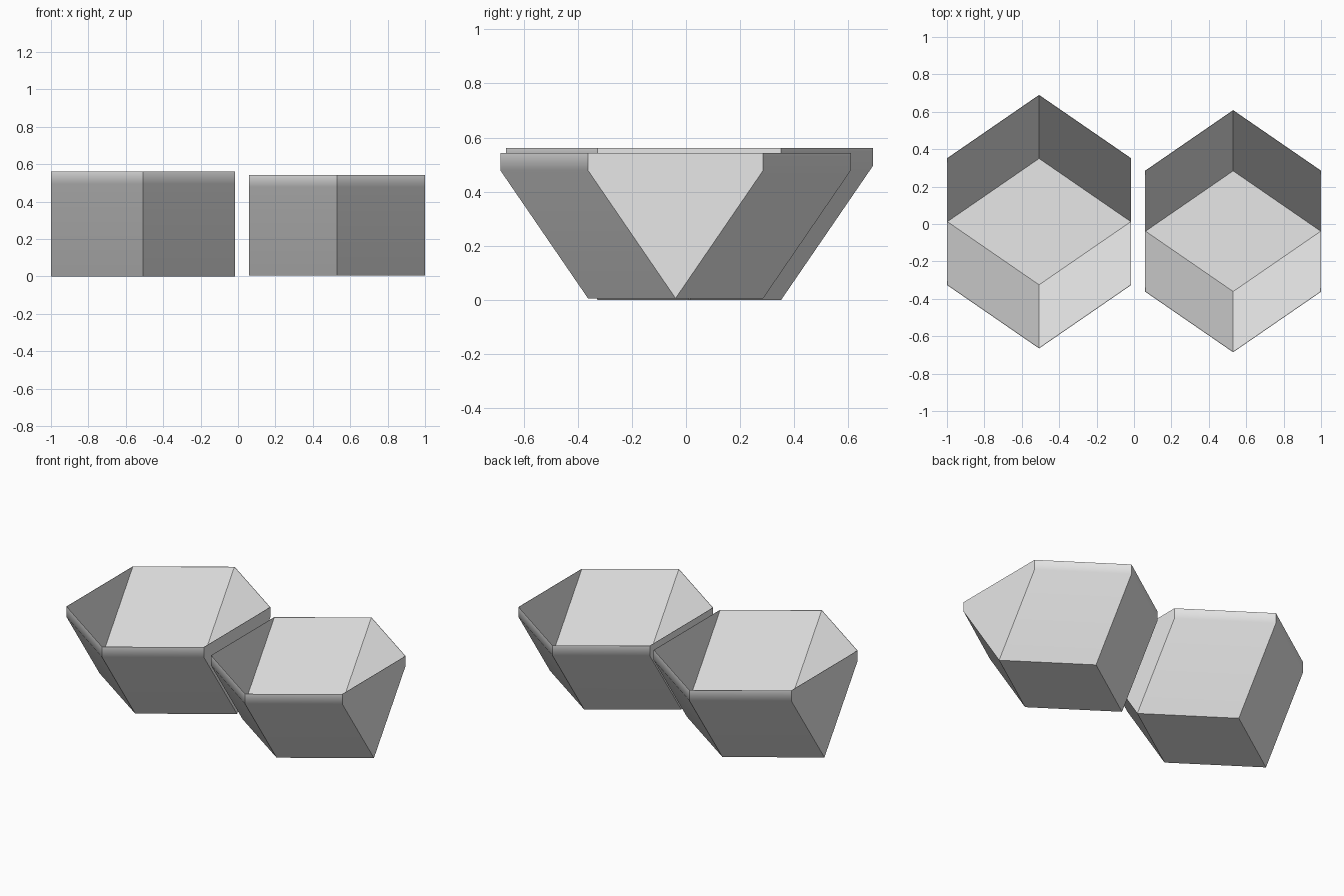
import bpy
import bmesh
import math

cube = bpy.data.objects.get("Cube")
if cube:
    bpy.data.objects.remove(cube, do_unlink=True)

grey = bpy.data.materials.new("light_grey")
grey.use_nodes = True
grey.diffuse_color = (0.8, 0.8, 0.8, 1)
grey.node_tree.nodes["Principled BSDF"].inputs["Base Color"].default_value = (0.8, 0.8, 0.8, 1)

# Base corner that each rim corner leans out from
LEANS_ON = [0, 1, 1, 2, 3, 3]


def make_bowl(name, location, size):
    """Open hexagonal bowl on a diamond base, its wall thickened straight up."""
    w, q, rise, wall = (size * v for v in (0.4925, 0.339, 0.495, 0.067))
    bm = bmesh.new()

    def hexagon(z, s=1.0):
        pts = [(0, -2 * q), (w, -q), (w, q), (0, 2 * q), (-w, q), (-w, -q)]
        return [bm.verts.new((x * s, y * s, z)) for x, y in pts]

    def diamond(z, s=1.0):
        pts = [(0, -q), (w, 0), (0, q), (-w, 0)]
        return [bm.verts.new((x * s, y * s, z)) for x, y in pts]

    def bridge(lower, upper):
        for i in range(6):
            j = (i + 1) % 6
            ring = [lower[i], lower[j], upper[j], upper[i]]
            bm.faces.new(list(dict.fromkeys(ring)))

    inset = 0.996
    base, floor = diamond(0), diamond(wall, inset)
    lip, rim = hexagon(rise), hexagon(rise + wall)
    inner_rim = hexagon(rise + wall, inset)

    # Underside and inner floor
    bm.faces.new(base)
    bm.faces.new(floor)
    # Outer walls, upright lip, rim and inner walls
    bridge([base[k] for k in LEANS_ON], lip)
    bridge(lip, rim)
    bridge(rim, inner_rim)
    bridge([floor[k] for k in LEANS_ON], inner_rim)
    bmesh.ops.recalc_face_normals(bm, faces=bm.faces)

    mesh = bpy.data.meshes.new(name)
    bm.to_mesh(mesh)
    bm.free()
    mesh.materials.append(grey)
    obj = bpy.data.objects.new(name, mesh)
    obj.location = location
    bpy.context.collection.objects.link(obj)

    # Soft turn from the lip into the sloping walls
    bpy.ops.object.select_all(action='DESELECT')
    obj.select_set(True)
    bpy.context.view_layer.objects.active = obj
    bpy.ops.object.shade_smooth_by_angle(angle=math.radians(35))
    weighted = obj.modifiers.new("weighted_normals", 'WEIGHTED_NORMAL')
    weighted.keep_sharp = True


make_bowl("right_bowl", (-0.5075, 0.0125, 0), 1.0)
make_bowl("left_bowl", (0.53, -0.0385, 0.006), 0.955)
